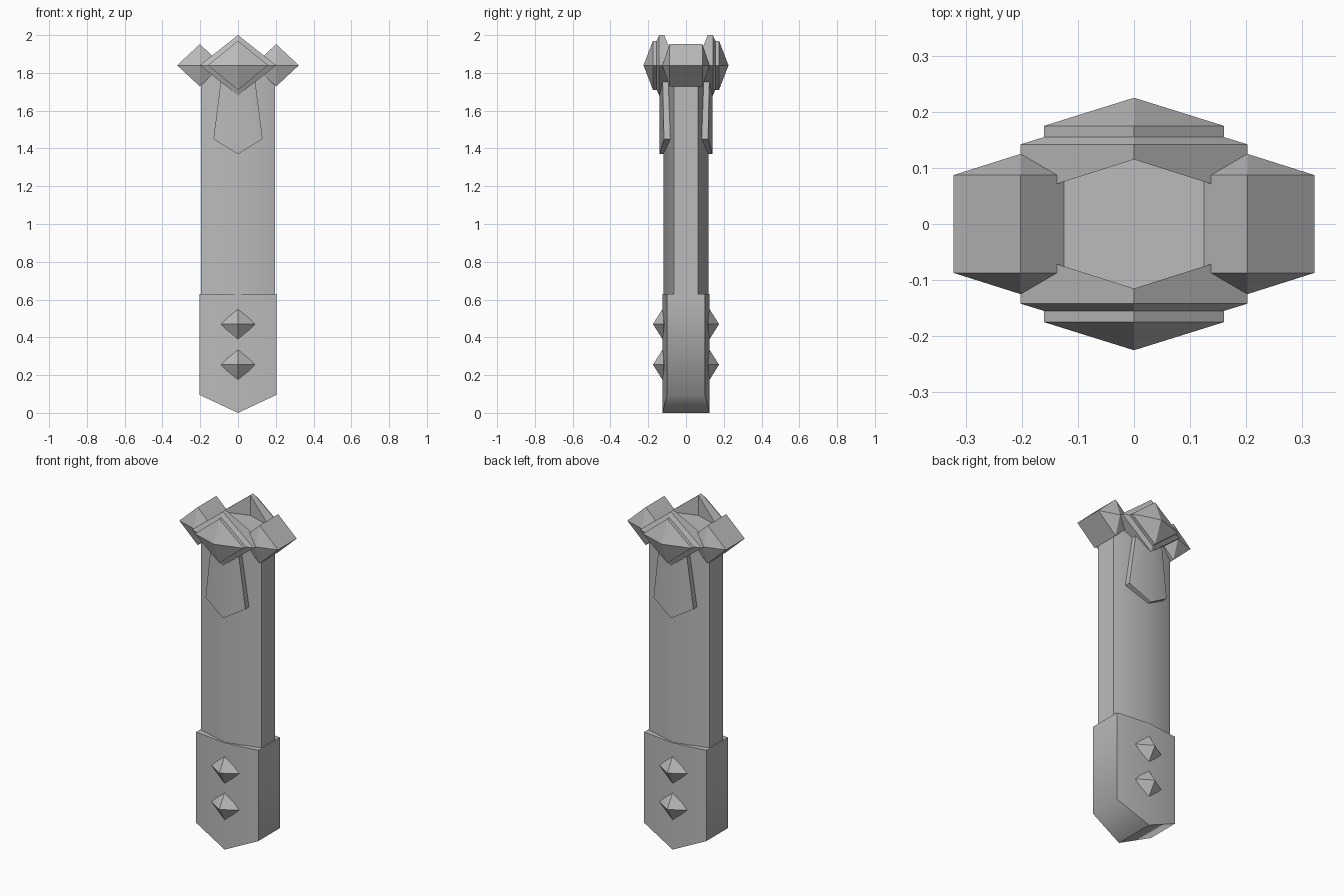
import bpy, bmesh, math
from mathutils import Matrix

cube = bpy.data.objects.get("Cube")
if cube:
    bpy.data.objects.remove(cube)

grey = bpy.data.materials.new("plain grey")
grey.use_nodes = True
COLOR = (0.5, 0.5, 0.5, 1)
grey.diffuse_color = COLOR
grey.node_tree.nodes["Principled BSDF"].inputs["Base Color"].default_value = COLOR


def loft(name, rings, mirror="", closed=False, limit=25):
    """Skin a row of rings, cap both ends, mirror, and soften shallow edges."""
    bm = bmesh.new()
    rows = [[bm.verts.new(p) for p in ring] for ring in rings]
    count = len(rows[0])
    for a, b in zip(rows, rows[1:]):
        for i in range(count if closed else count - 1):
            j = (i + 1) % count
            bm.faces.new((a[i], a[j], b[j], b[i]))
    bm.faces.new(rows[0])
    bm.faces.new(rows[-1])
    bmesh.ops.remove_doubles(bm, verts=bm.verts[:], dist=0.0001)
    bmesh.ops.dissolve_degenerate(bm, edges=bm.edges[:], dist=0.0001)
    for axis in mirror:
        geom = bm.verts[:] + bm.edges[:] + bm.faces[:]
        bmesh.ops.mirror(bm, geom=geom, matrix=Matrix.Identity(4),
                         merge_dist=0.0001, axis=axis)
        bmesh.ops.remove_doubles(bm, verts=bm.verts[:], dist=0.0001)
    bmesh.ops.recalc_face_normals(bm, faces=bm.faces[:])
    for face in bm.faces:
        face.smooth = True
    for edge in bm.edges:
        edge.smooth = edge.calc_face_angle(math.pi) < math.radians(limit)
    mesh = bpy.data.meshes.new(name)
    bm.to_mesh(mesh)
    bm.free()
    mesh.materials.append(grey)
    obj = bpy.data.objects.new(name, mesh)
    bpy.context.collection.objects.link(obj)
    return obj


def sloped(outline, y, slope):
    """Stand a front outline up at depth y, receding with x."""
    return [(x, y + slope * x, z) for x, z in outline]


def diamond(cx, y, cz, rx, rz):
    return [(cx, y, cz + rz), (cx + rx, y, cz), (cx, y, cz - rz), (cx - rx, y, cz)]


# Six-sided shaft
section = [(0, -0.12), (0.197, -0.064), (0.197, 0.064), (0, 0.12)]
loft("shaft", [[(x, y, z) for x, y in section] for z in (0.5, 1.88)], "X", limit=35)

# Grip sleeve with a pointed lower end
outline = [(0, 0.63), (0.203, 0.63), (0.203, 0.095), (0, 0)]
sleeve = loft("grip_sleeve", [sloped(outline, -0.125, 0.12),
                              sloped(outline, 0.125, -0.12)], "X")
for edge in sleeve.data.edges:
    if all(abs(sleeve.data.vertices[v].co.z - 0.095) < 0.001 for v in edge.vertices):
        edge.use_edge_sharp = False

# Pointed studs on the sleeve, front and back
for label, z in (("upper", 0.47), ("lower", 0.255)):
    loft(label + "_studs", [diamond(0, y, z, r, r) for y, r in
                            ((-0.06, 0), (-0.118, 0.09), (-0.175, 0))],
         "Y", closed=True)

# Tapered plates hanging below the front and back gems
outline = [(0, 1.78), (0.088, 1.78), (0.13, 1.45), (0, 1.37)]
loft("hanging_plates", [sloped(outline, -0.09, 0.28),
                        sloped(outline, -0.14, 0.18)], "XY")

# Stepped front and back gems with a hollowed inner side
MID = 1.84


def half_diamond(y, rx, rz, slope=0):
    return sloped([(0, MID + rz), (rx, MID), (0, MID - rz)], y, slope)


loft("stepped_gems", [half_diamond(-0.115, 0.202, 0.16, 0.317),
                      half_diamond(-0.142, 0.202, 0.16),
                      half_diamond(-0.155, 0.16, 0.13),
                      half_diamond(-0.175, 0.16, 0.13),
                      half_diamond(-0.225, 0, 0)], "XY")

# Side gems with pointed ends
loft("side_gems", [diamond(0.202, y, MID, 0.12 * s, 0.112 * s) for y, s in
                   ((-0.125, 0), (-0.087, 1), (0.087, 1), (0.125, 0))],
     "X", closed=True)
